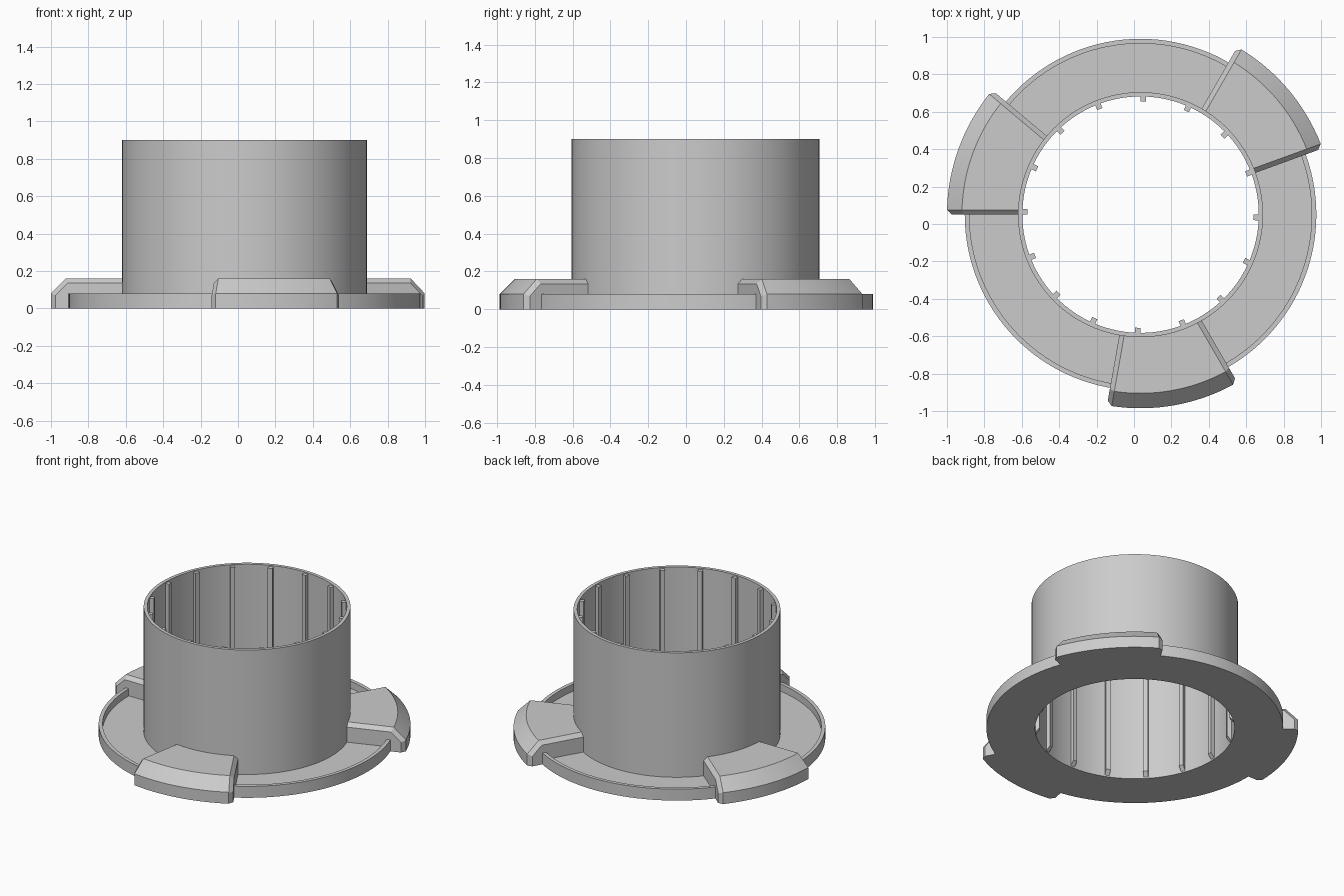
import bpy, bmesh, math
from mathutils import Matrix

old = bpy.data.objects.get("Cube")
if old:
    bpy.data.objects.remove(old, do_unlink=True)

CENTRE = (0.035, 0.05, 0)   # axis of the tube
WALL_IN, WALL_OUT, HEIGHT = 0.632, 0.655, 0.90
FLOOR, RIM_OUT = 0.03, 0.94

grey = bpy.data.materials.new("light grey")
grey.use_nodes = True
colour = (0.6, 0.6, 0.6, 1)
grey.diffuse_color = colour
grey.node_tree.nodes["Principled BSDF"].inputs["Base Color"].default_value = colour


def finish(name, bm):
    """Turn a bmesh into a named, shaded object on the tube axis."""
    bmesh.ops.recalc_face_normals(bm, faces=bm.faces)
    mesh = bpy.data.meshes.new(name)
    bm.to_mesh(mesh)
    bm.free()
    mesh.materials.append(grey)
    obj = bpy.data.objects.new(name, mesh)
    obj.location = CENTRE
    bpy.context.collection.objects.link(obj)
    bpy.ops.object.select_all(action='DESELECT')
    obj.select_set(True)
    bpy.context.view_layer.objects.active = obj
    bpy.ops.object.shade_smooth_by_angle(angle=math.radians(20))
    return obj


def sweep(name, sections, closed):
    """Skin a list of rings, each made of (radius, angle, z) points."""
    bm = bmesh.new()
    rings = [[bm.verts.new((r * math.cos(a), r * math.sin(a), z)) for r, a, z in s]
             for s in sections]
    pairs = list(zip(rings, rings[1:]))
    if closed:
        pairs.append((rings[-1], rings[0]))
    for p, q in pairs:
        for i in range(len(p)):
            j = (i + 1) % len(p)
            bm.faces.new((p[i], p[j], q[j], q[i]))
    if not closed:
        bm.faces.new(rings[0])
        bm.faces.new(rings[-1])
    return finish(name, bm)


# Tube and recessed flange with a raised rim, turned as one profile
body = [(WALL_IN, 0), (RIM_OUT, 0), (RIM_OUT, 0.08), (0.915, 0.08),
        (0.915, FLOOR), (WALL_OUT, FLOOR), (WALL_OUT, HEIGHT), (WALL_IN, HEIGHT)]
N = 128
sweep("tube_and_flange",
      [[(r, math.tau * k / N, z) for r, z in body] for k in range(N)], True)

# Three locking tabs with bevelled ends
full = [(0.93, 0), (1.035, 0), (1.035, 0.08), (0.955, 0.16),
        (0.645, 0.16), (0.645, 0.02), (0.93, 0.02)]
end = [(0.93, 0), (1.01, 0), (1.01, 0.07), (0.945, 0.135),
       (0.645, 0.135), (0.645, 0.02), (0.93, 0.02)]
BEVEL, STEPS = 0.026, 16
for name, start in (("left_tab", 20), ("right_tab", 140), ("front_tab", 260)):
    a0, a1 = math.radians(start), math.radians(start + 40)
    sections = [[(r, a0, z) for r, z in end]]
    for k in range(STEPS + 1):
        t = k / STEPS
        sections.append([(r, (a0 + BEVEL / r) * (1 - t) + (a1 - BEVEL / r) * t, z)
                         for r, z in full])
    sections.append([(r, a1, z) for r, z in end])
    sweep(name, sections, False)

# Sixteen grip ribs inside the tube, with slanted lower ends
RIBS, RIB_IN, HALF = 16, 0.605, 0.015
side = [(WALL_IN + 0.01, 0.01), (WALL_IN, 0.01), (RIB_IN, 0.04),
        (RIB_IN, HEIGHT - 0.008), (WALL_IN + 0.01, HEIGHT - 0.008)]
bm = bmesh.new()
for k in range(RIBS):
    turn = Matrix.Rotation(math.tau * k / RIBS - math.radians(1.4), 4, 'Z')
    a, b = ([bm.verts.new(turn @ Matrix.Translation((r, y, z)).translation)
             for r, z in side] for y in (-HALF, HALF))
    bm.faces.new(a)
    bm.faces.new(b)
    for i in range(len(side)):
        j = (i + 1) % len(side)
        bm.faces.new((a[i], a[j], b[j], b[i]))
finish("grip_ribs", bm)
